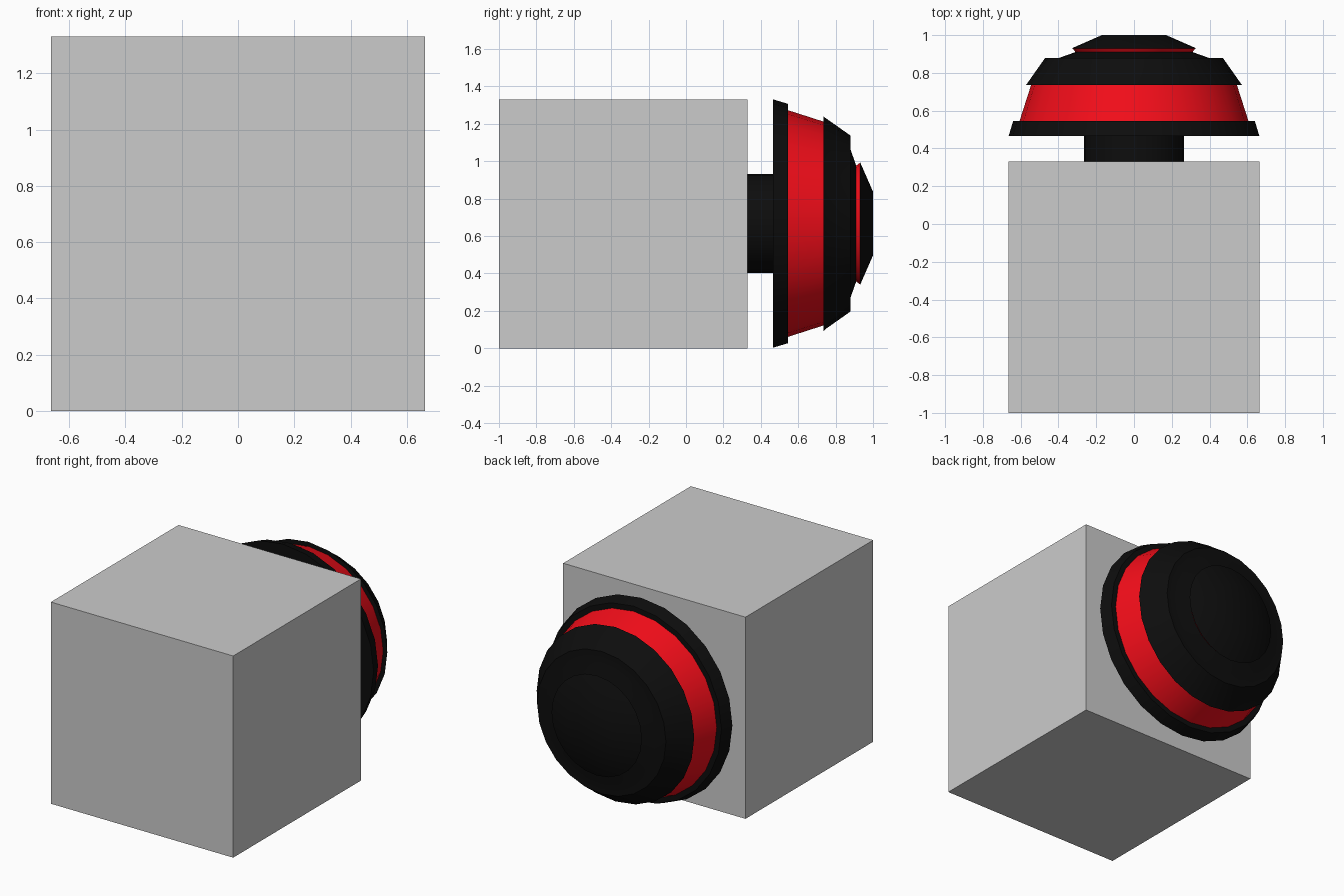
import bpy, bmesh
from math import pi, cos, sin

if "Cube" in bpy.data.objects:
    bpy.data.objects.remove(bpy.data.objects["Cube"])

SIDES = 24
AXIS_Z = 0.667


def material(name, rgb):
    m = bpy.data.materials.new(name)
    m.diffuse_color = (*rgb, 1)
    m.use_nodes = True
    m.node_tree.nodes["Principled BSDF"].inputs["Base Color"].default_value = m.diffuse_color
    return m


black = material("black", (0.004, 0.004, 0.004))
red = material("red", (0.9, 0.004, 0.01))


def turned(name, profile, mat):
    """Closed solid turned round the y axis from (radius, y) points."""
    bm = bmesh.new()
    rings = []
    for r, y in profile:
        rings.append([bm.verts.new((r * cos(2 * pi * i / SIDES), y,
                                    AXIS_Z + r * sin(2 * pi * i / SIDES)))
                      for i in range(SIDES)])
    for a, b in zip(rings, rings[1:]):
        for i in range(SIDES):
            j = (i + 1) % SIDES
            bm.faces.new((a[i], a[j], b[j], b[i]))
    bm.faces.new(rings[0])
    bm.faces.new(rings[-1])
    bmesh.ops.recalc_face_normals(bm, faces=bm.faces)
    me = bpy.data.meshes.new(name)
    bm.to_mesh(me)
    bm.free()
    me.materials.append(mat)
    ob = bpy.data.objects.new(name, me)
    bpy.context.collection.objects.link(ob)
    bpy.ops.object.select_all(action='DESELECT')
    ob.select_set(True)
    bpy.context.view_layer.objects.active = ob
    bpy.ops.object.shade_smooth_by_angle()
    return ob


# Plain block
bpy.ops.mesh.primitive_cube_add(size=1.33, location=(0, -0.335, 0.665))
bpy.context.object.name = "block"

# Round knob on the back, from the stem outwards
turned("stem", [(0.265, 0.33), (0.265, 0.465)], black)
turned("flange", [(0.664, 0.465), (0.64, 0.545)], black)
turned("red_band", [(0.606, 0.545), (0.545, 0.735)], red)
turned("dome", [(0.575, 0.735), (0.565, 0.745), (0.47, 0.88),
                (0.395, 0.88), (0.31, 0.91)], black)
turned("red_ring", [(0.31, 0.91), (0.325, 0.93)], red)
turned("cap", [(0.33, 0.93), (0.17, 1.0)], black)
